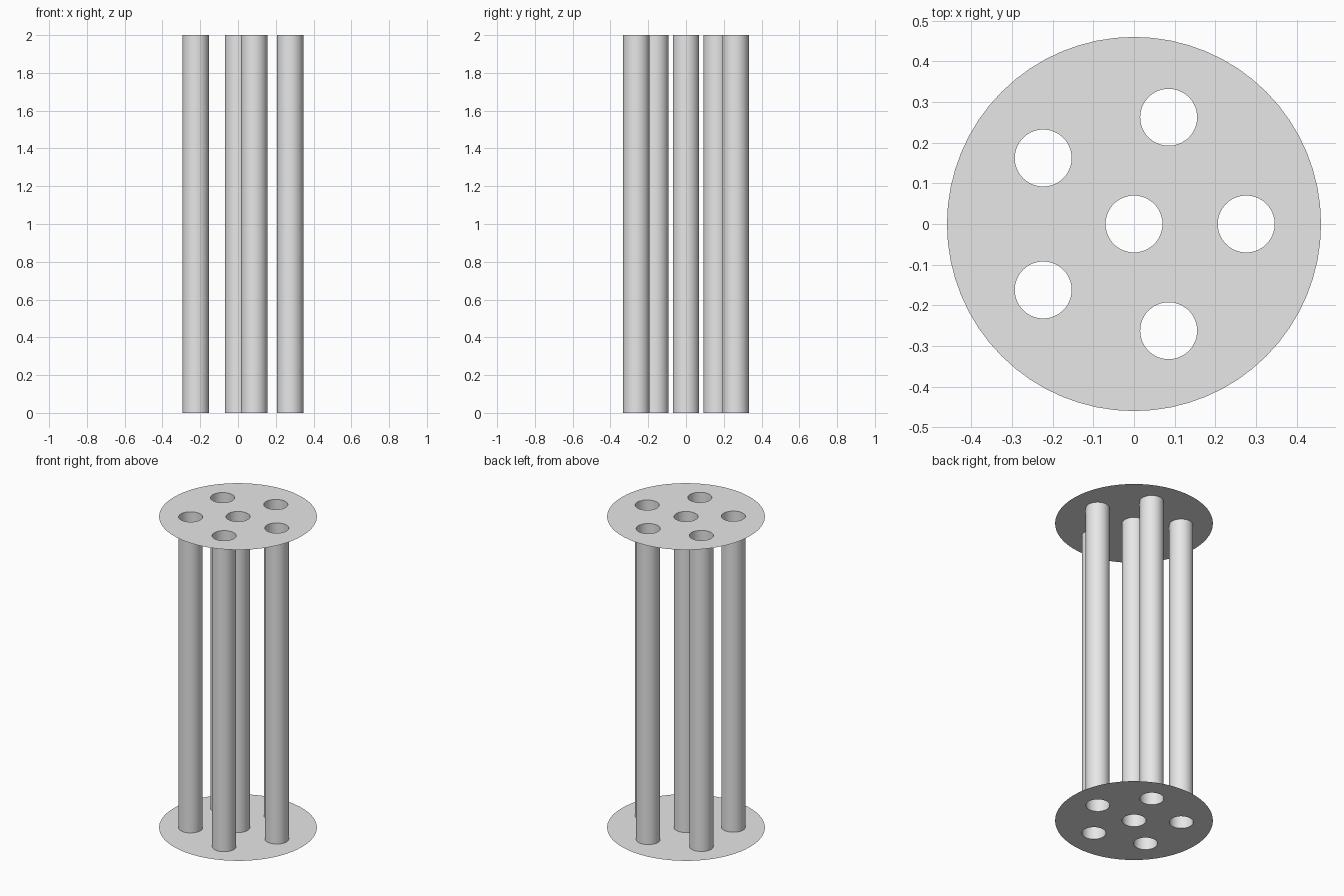
import bpy
import bmesh
from math import cos, sin, tau

cube = bpy.data.objects.get("Cube")
if cube:
    bpy.data.objects.remove(cube, do_unlink=True)

HEIGHT = 2.0
PLATE_RADIUS = 0.46
TUBE_RADIUS = 0.07
RING_RADIUS = 0.276
SIDES = 64

grey = bpy.data.materials.new("light grey")
grey.use_nodes = True
colour = (0.8, 0.8, 0.8, 1)
grey.diffuse_color = colour
grey.node_tree.nodes["Principled BSDF"].inputs["Base Color"].default_value = colour

# One tube in the middle, five around it
centres = [(0, 0)] + [(RING_RADIUS * cos(tau * i / 5), RING_RADIUS * sin(tau * i / 5))
                      for i in range(5)]


def circle(bm, centre, radius, z):
    return [bm.verts.new((centre[0] + radius * cos(tau * i / SIDES),
                          centre[1] + radius * sin(tau * i / SIDES), z))
            for i in range(SIDES)]


def finish(bm, name):
    mesh = bpy.data.meshes.new(name)
    bm.to_mesh(mesh)
    bm.free()
    mesh.materials.append(grey)
    obj = bpy.data.objects.new(name, mesh)
    bpy.context.collection.objects.link(obj)
    return obj


# Thin sheet with a hole for each tube
def plate(name, z, facing):
    bm = bmesh.new()
    loops = [circle(bm, (0, 0), PLATE_RADIUS, z)]
    loops += [circle(bm, c, TUBE_RADIUS, z) for c in centres]
    edges = [bm.edges.new((v, loop[i - 1])) for loop in loops for i, v in enumerate(loop)]
    bmesh.ops.triangle_fill(bm, edges=edges, use_beauty=True, normal=(0, 0, facing))
    bm.normal_update()
    for face in bm.faces:
        if face.normal.z * facing < 0:
            face.normal_flip()
    finish(bm, name)


# Open-ended tube running the full height
def tube(name, centre):
    bm = bmesh.new()
    low = circle(bm, centre, TUBE_RADIUS, 0)
    high = circle(bm, centre, TUBE_RADIUS, HEIGHT)
    for i in range(SIDES):
        face = bm.faces.new((low[i - 1], low[i], high[i], high[i - 1]))
        face.smooth = True
    finish(bm, name)


plate("bottom_plate", 0, -1)
plate("top_plate", HEIGHT, 1)
for i, centre in enumerate(centres):
    tube("centre_tube" if i == 0 else f"outer_tube_{i}", centre)
